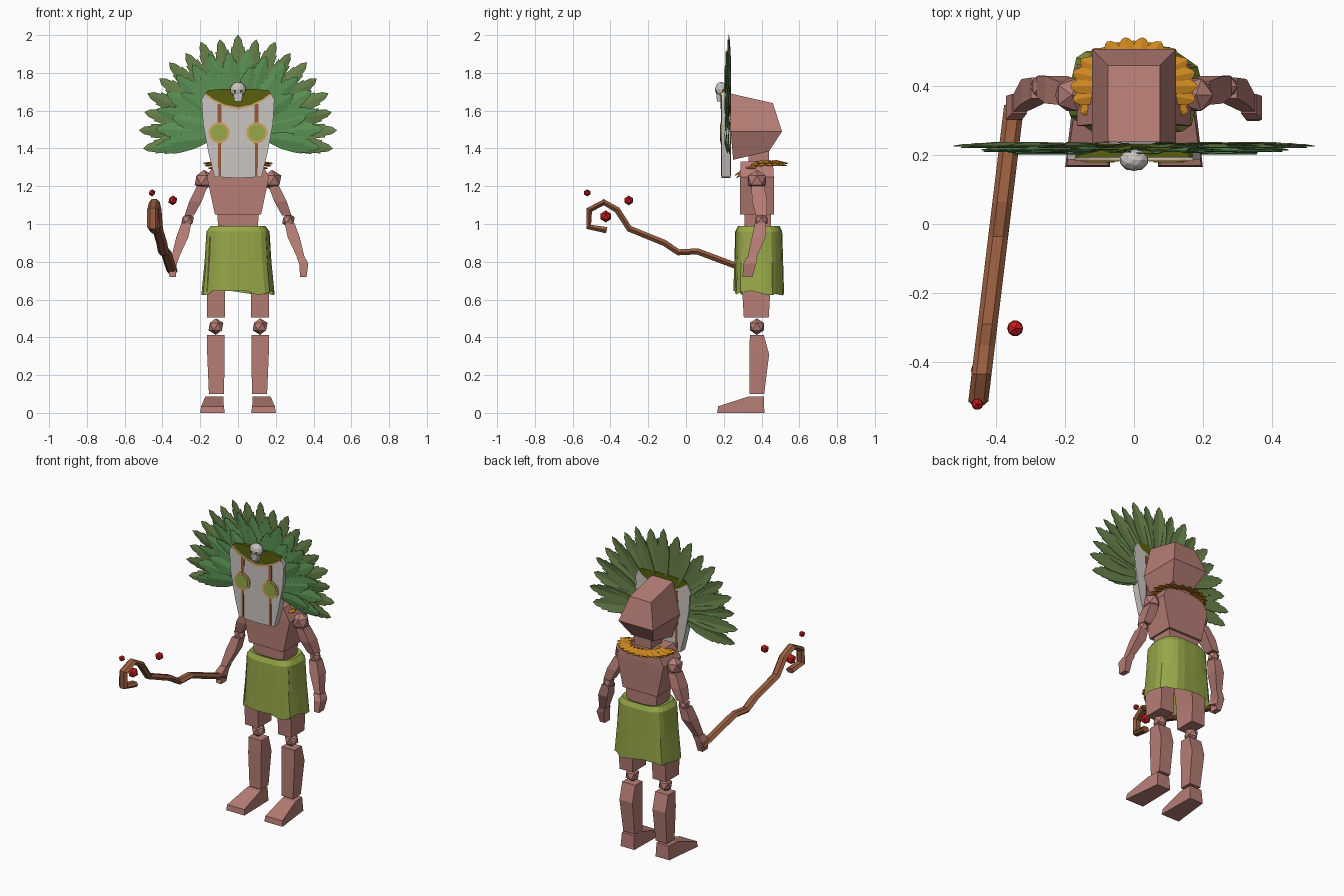
import bpy, bmesh, math, random
from mathutils import Vector as V

if "Cube" in bpy.data.objects:
    bpy.data.objects.remove(bpy.data.objects["Cube"])

random.seed(4)


def mat(name, r, g, b):
    m = bpy.data.materials.new(name)
    lin = lambda c: ((c / 255 + 0.055) / 1.055) ** 2.4 if c > 10 else c / 255 / 12.92
    m.diffuse_color = (lin(r), lin(g), lin(b), 1)
    m.use_nodes = True
    m.node_tree.nodes["Principled BSDF"].inputs["Base Color"].default_value = m.diffuse_color
    return m


SKIN = mat("skin", 182, 125, 117)
LEAF = mat("bright_leaf", 90, 146, 84)
MOSS = mat("moss_leaf", 104, 130, 74)
CLOTH = mat("lime_cloth", 150, 168, 72)
ORANGE = mat("orange_petal", 208, 138, 32)
BONE = mat("bone", 202, 197, 193)
TAN = mat("tan_trim", 208, 165, 92)
OLIVE = mat("dark_olive", 90, 97, 12)
WOOD = mat("brown_wood", 150, 92, 62)
RED = mat("red_berry", 200, 28, 32)


def finish(name, bm, m, solid=0):
    bmesh.ops.recalc_face_normals(bm, faces=bm.faces)
    me = bpy.data.meshes.new(name)
    bm.to_mesh(me)
    bm.free()
    me.materials.append(m)
    ob = bpy.data.objects.new(name, me)
    bpy.context.collection.objects.link(ob)
    if solid:
        s = ob.modifiers.new("thickness", 'SOLIDIFY')
        s.thickness, s.offset = solid, 0
    return ob


def loft(name, rings, m, caps=True):
    """Skin a chain of equal-sized point rings."""
    bm = bmesh.new()
    vs = [[bm.verts.new(p) for p in r] for r in rings]
    n = len(rings[0])
    for a, b in zip(vs, vs[1:]):
        for i in range(n):
            j = (i + 1) % n
            bm.faces.new((a[i], a[j], b[j], b[i]))
    if caps:
        bm.faces.new(vs[0])
        bm.faces.new(vs[-1])
    return finish(name, bm, m)


def blocks(name, stations, m, sx=1):
    """Square-section limb; stations are (centre x, centre y, z, half x, half y)."""
    return loft(name, [[(sx * (x + a * hx), y + b * hy, z) for a, b in
                        ((-1, -1), (1, -1), (1, 1), (-1, 1))]
                       for x, y, z, hx, hy in stations], m)


def ball(name, c, r, m, scale=(1, 1, 1), sub=1):
    bm = bmesh.new()
    bmesh.ops.create_icosphere(bm, subdivisions=sub, radius=r)
    for v in bm.verts:
        v.co = V(c) + V([a * b for a, b in zip(v.co, scale)])
    return finish(name, bm, m)


def plate(name, pts, y0, y1, m):
    """Extrude an x-z outline from y0 to y1."""
    return loft(name, [[(x, y, z) for x, z in pts] for y in (y0, y1)], m)


def disc(cx, cz, r, n=16):
    return [(cx + r * math.cos(i * math.tau / n), cz + r * math.sin(i * math.tau / n))
            for i in range(n)]


def leaf(bm, base, axis, side, normal, length, half, ridge, outline):
    """Two flat halves meeting at a raised midrib."""
    put = lambda t, u: base + axis * length * t + side * half * u - normal * ridge * abs(u)
    a, b = bm.verts.new(put(0, 0)), bm.verts.new(put(1, 0))
    for s in (1, -1):
        bm.faces.new([a] + [bm.verts.new(put(t, u * s)) for t, u in outline] + [b])


# ---- body
blocks("torso", [(0, .38, .93, .10, .07), (0, .38, 1.05, .11, .07), (0, .375, 1.05, .122, .09),
                 (0, .375, 1.25, .165, .09), (0, .375, 1.33, .12, .085)], SKIN)
blocks("neck", [(0, .385, 1.30, .06, .055), (0, .385, 1.42, .06, .055)], SKIN)
head = []
for hw, yf, zf, yb, zb in ((.075, .25, 1.34, .44, 1.385), (.122, .236, 1.49, .508, 1.49),
                           (.075, .238, 1.69, .46, 1.64)):
    head.append([(-hw, yf, zf), (hw, yf, zf), (hw, yb, zb), (-hw, yb, zb)])
loft("head", head, SKIN)

for sx, s in ((1, "left_"), (-1, "right_")):
    # arms
    ball(s + "shoulder", (sx * .18, .375, 1.232), .055, SKIN)
    blocks(s + "upper_arm", [(.19, .38, 1.20, .028, .034), (.225, .39, 1.12, .033, .04),
                             (.258, .40, 1.045, .025, .03)], SKIN, sx)
    ball(s + "elbow", (sx * .267, .40, 1.02), .037, SKIN)
    blocks(s + "forearm", [(.273, .395, 1.005, .026, .03), (.295, .385, .93, .032, .036),
                           (.332, .35, .825, .02, .024)], SKIN, sx)
    blocks(s + "hand", [(.332, .35, .825, .022, .028), (.348, .338, .79, .024, .034),
                        (.346, .325, .72, .017, .026)], SKIN, sx)
    # legs
    blocks(s + "thigh", [(.09, .375, .93, .06, .075), (.117, .372, .64, .047, .074),
                         (.117, .372, .505, .047, .066)], SKIN, sx)
    ball(s + "knee", (sx * .117, .375, .457), .044, SKIN)
    blocks(s + "shin", [(.117, .375, .413, .046, .037), (.117, .388, .31, .046, .052),
                        (.114, .375, .10, .04, .039)], SKIN, sx)
    foot = [[(.07, .165, 0), (.20, .165, 0), (.172, .415, 0), (.075, .415, 0)],
            [(.075, .17, .035), (.195, .17, .035), (.17, .335, .085), (.078, .335, .085)],
            [(.078, .33, .088), (.17, .33, .088), (.165, .412, .088), (.08, .412, .088)]]
    # the toe slope and the ankle block
    loft(s + "foot", [[(sx * .07, .165, 0), (sx * .20, .165, 0), (sx * .195, .17, .035), (sx * .075, .17, .035)],
                      [(sx * .073, .335, 0), (sx * .18, .335, 0), (sx * .172, .335, .088), (sx * .078, .335, .088)],
                      [(sx * .075, .415, 0), (sx * .172, .415, 0), (sx * .165, .412, .088), (sx * .08, .412, .088)]],
         SKIN)

# ---- skirt: pleated, boxy rings, open at the hem
N = 24
rings = []
for z, rx, ry, pleat in ((.985, .12, .09, 0), (.99, .145, .11, 0), (.96, .168, .125, .02),
                         (.80, .178, .13, .04), (.635, .195, .135, .06)):
    ring = []
    for i in range(N):
        a = math.tau * (i + .5) / N
        c, s = math.cos(a), math.sin(a)
        k = 1 - pleat * (i // 2 % 2)
        hem = random.uniform(-.015, .015) if z < .7 else 0
        ring.append((rx * k * math.copysign(abs(c) ** .65, c),
                     .385 + ry * k * math.copysign(abs(s) ** .65, s), z + hem))
    rings.append(ring)
loft("skirt", rings, CLOTH, caps=False)

# ---- petal collar
PETAL = ((.2, .6), (.5, 1), (.8, .85), (.95, .4))
bm = bmesh.new()
for layer in range(2):
    for i in range(22):
        a = math.tau * (i + .5 * layer) / 22
        c, s = math.cos(a), math.sin(a)
        front = max(0, -s) ** 1.5
        base = V((.085 * c, .40 + .075 * s, 1.338 - .006 * layer - .03 * front))
        tip = V(((.185 - .012 * layer) * c, .40 + (.143 - .01 * layer) * s,
                 1.322 - .012 * layer - .065 * front))
        ax = tip - base
        ln = ax.length
        ax.normalize()
        sd = V((-s, c, 0))
        leaf(bm, base, ax, sd, ax.cross(sd), ln, .023, .006, PETAL)
finish("petal_collar", bm, ORANGE, .003)

# ---- mask
half = [(.125, 1.25), (.155, 1.37), (.185, 1.53), (.193, 1.66), (.172, 1.695)]
rim = [(.13, 1.665), (.07, 1.636)]
right = [(0, 1.243)] + half + rim
plate("mask", right + [(0, 1.622)] + [(-x, z) for x, z in right[:0:-1]], .188, .235, BONE)
curve = [half[-1]] + rim + [(0, 1.622)]
curve += [(-x, z) for x, z in curve[-2::-1]]
plate("mask_trim", curve + [(x, z - .014) for x, z in curve[::-1]], .183, .188, TAN)
plate("mask_crown", curve + [(-.16, 1.708), (-.08, 1.715), (.08, 1.715), (.16, 1.708)],
      .193, .232, OLIVE)
for sx, s in ((1, "left_"), (-1, "right_")):
    for tag, y0, y1 in (("front", .185, .188), ("back", .235, .238)):
        plate(s + tag + "_stripe", [(sx * (.098 + d), z) for d, z in
              ((-.008, 1.255), (.006, 1.255), (.011, 1.635), (-.011, 1.635))], y0, y1, WOOD)
    plate(s + "eye_ring", disc(sx * .1, 1.483, .056), .182, .188, TAN)
    plate(s + "eye", disc(sx * .1, 1.483, .044), .179, .182, CLOTH)

# ---- small skull ornament
ball("skull", (0, .186, 1.712), .043, BONE, (1, .75, .95), 2)
blocks("skull_jaw", [(0, .178, 1.648, .018, .014), (0, .18, 1.69, .026, .02)], BONE)
for sx, s in ((1, "left_"), (-1, "right_")):
    ball(s + "skull_socket", (sx * .016, .160, 1.703), .009, OLIVE, (1, .5, 1))

# ---- feather fan: long moss layer behind, shorter bright layer in front
FEATHER = ((.1, .35), (.35, .85), (.58, 1), (.72, .98), (.71, .82), (.84, .74),
           (.83, .58), (.93, .42))
for name, m, n, lo, hi, r0, r1, y, hw in (
        ("long_feathers", MOSS, 19, -9, 189, .13, .525, .222, .047),
        ("middle_feathers", LEAF, 16, -10, 190, .13, .45, .211, .046),
        ("short_feathers", LEAF, 10, -8, 188, .12, .37, .204, .042)):
    bm = bmesh.new()
    for i in range(n):
        deg = lo + (hi - lo) * i / (n - 1)
        a = math.radians(deg)
        ax = V((math.cos(a), 0, math.sin(a)))
        tw = .1 if i % 2 else -.1
        sd = V((-ax.z * math.cos(tw), math.sin(tw), ax.x * math.cos(tw)))
        nr = V((0, -1, 0))
        length = (r1 - r0) * (1 if i % 2 else .96)
        leaf(bm, V((0, y + .004 * (i % 2), 1.478)) + ax * r0, ax, sd, nr, length, hw, .006, FEATHER)
    finish(name, bm, m, .003)

# ---- crooked staff swept along its path in y-z, drifting outward in x
path = [(.345, .75), (.26, .78), (.06, .855), (-.04, .85), (-.115, .90), (-.30, .975),
        (-.365, 1.075), (-.435, 1.115), (-.512, 1.075), (-.515, .985), (-.42, .967)]
rings = []
for i, (y, z) in enumerate(path):
    p, q = path[max(i - 1, 0)], path[min(i + 1, len(path) - 1)]
    t = V((q[0] - p[0], q[1] - p[1])).normalized()
    x = -.35 - (.33 - y) * .121
    rings.append([(x + .029 * math.cos(k * math.tau / 6),
                   y - t.y * .019 * math.sin(k * math.tau / 6),
                   z + t.x * .019 * math.sin(k * math.tau / 6)) for k in range(6)])
loft("staff", rings, WOOD)
for i, (x, y, z, r) in enumerate(((-.455, -.523, 1.165, .019), (-.345, -.303, 1.125, .026),
                                  (-.445, -.425, 1.04, .032))):
    ball("berry_%d" % (i + 1), (x, y, z), r, RED)
